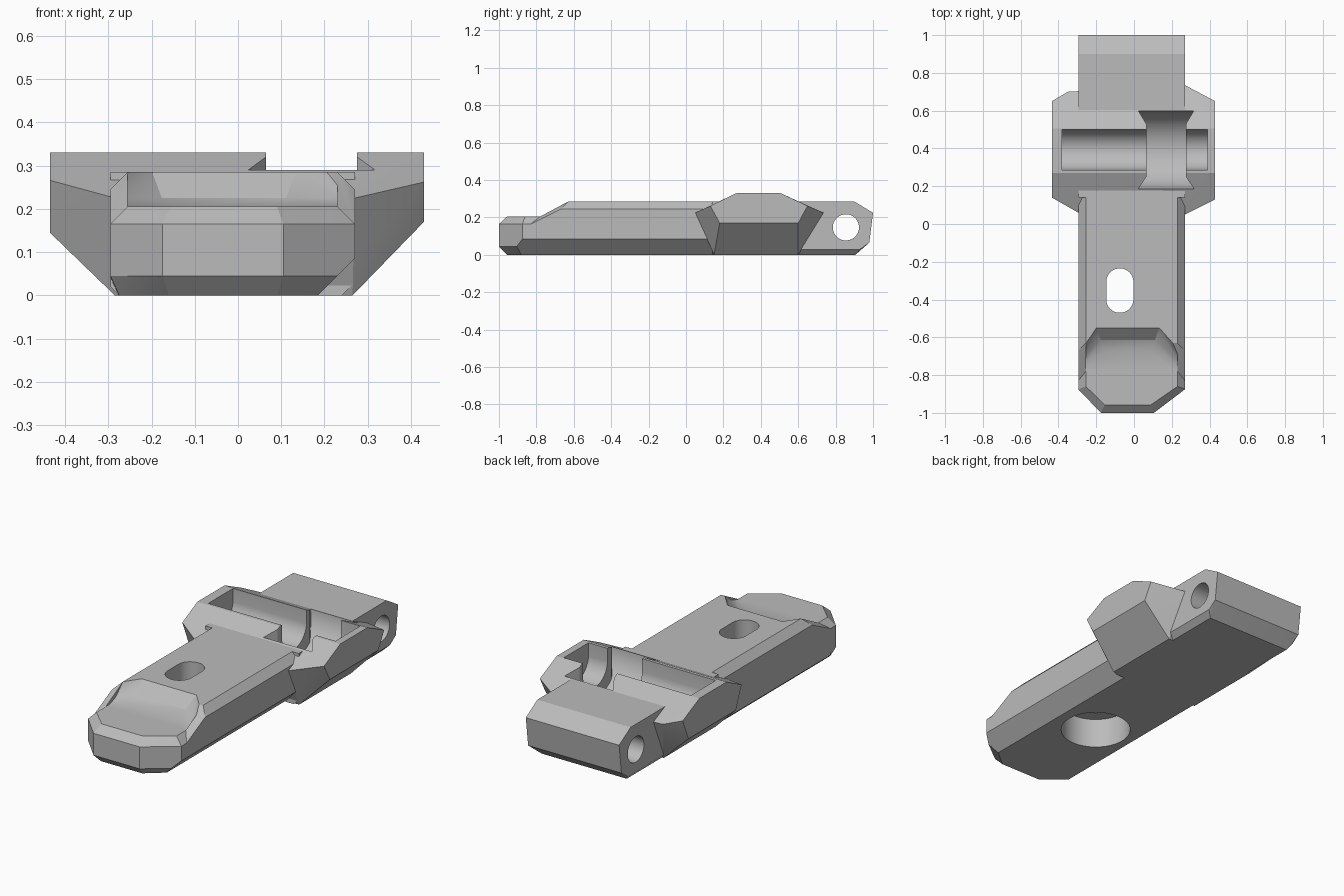
import bpy, bmesh, math
from mathutils import Vector

cube = bpy.data.objects.get("Cube")
if cube:
    bpy.data.objects.remove(cube, do_unlink=True)

grey = bpy.data.materials.new("plain_grey")
grey.use_nodes = True
colour = (0.5, 0.5, 0.5, 1)
grey.diffuse_color = colour
grey.node_tree.nodes["Principled BSDF"].inputs["Base Color"].default_value = colour


def hull(name, points):
    """Convex solid around a set of points."""
    bm = bmesh.new()
    for p in points:
        bm.verts.new(p)
    bmesh.ops.convex_hull(bm, input=bm.verts[:])
    loose = [v for v in bm.verts if not v.link_faces]
    bmesh.ops.delete(bm, geom=loose, context='VERTS')
    bmesh.ops.dissolve_limit(bm, angle_limit=0.01, verts=bm.verts[:], edges=bm.edges[:])
    bmesh.ops.recalc_face_normals(bm, faces=bm.faces[:])
    mesh = bpy.data.meshes.new(name)
    bm.to_mesh(mesh)
    bm.free()
    mesh.materials.append(grey)
    obj = bpy.data.objects.new(name, mesh)
    bpy.context.collection.objects.link(obj)
    return obj


def ring(a, b, radius, count=48):
    steps = [2 * math.pi * (i + 0.5) / count for i in range(count)]
    return [(a + radius * math.cos(t), b + radius * math.sin(t)) for t in steps]


def across(outline, x0, x1):
    """Sweep a (y, z) outline along x."""
    return [(x, y, z) for x in (x0, x1) for y, z in outline]


def upright(outline, z0, z1):
    """Sweep an (x, y) outline along z."""
    return [(x, y, z) for z in (z0, z1) for x, y in outline]


def combine(target, tool, operation):
    mod = target.modifiers.new(operation.lower(), 'BOOLEAN')
    mod.operation = operation
    mod.solver = 'EXACT'
    mod.object = tool
    bpy.context.view_layer.objects.active = target
    bpy.ops.object.modifier_apply(modifier=mod.name)
    bpy.data.objects.remove(tool, do_unlink=True)


L, R = -0.295, 0.27      # side faces of the long bar
C = 0.04                 # small chamfer

# Low faceted tip
tip_side = [(L, -0.875), (-0.175, -1), (0.105, -1)]
tip = upright(tip_side, 0.045, 0.165)
tip += [(R, -0.875, 0.085), (R, -0.875, 0.165), (R - C, -0.905, 0.045)]
tip += [(L + C, -0.86, 0.205), (-0.155, -0.957, 0.205), (0.09, -0.957, 0.205), (R - C, -0.86, 0.205)]
tip += [(L + 0.02, -0.855, 0), (-0.16, -0.957, 0), (0.09, -0.957, 0), (0.185, -0.88, 0)]
tip += [(L, -0.5, 0.02), (L + 0.02, -0.5, 0), (0.185, -0.5, 0), (R, -0.5, 0.085)]
tip += [(L, -0.5, 0.165), (L + C, -0.5, 0.205), (R - C, -0.5, 0.205), (R, -0.5, 0.165)]
body = hull("clamp_body", tip)

# Raised front bar with a ramp down to the tip
bar = []
for y in (-0.83, 0.15):
    bar += [(L, y, 0.02), (L + 0.02, y, 0), (0.185, y, 0), (R, y, 0.085)]
for side, s in ((L, 1), (R, -1)):
    bar += [(side, y, z) for y, z in ((-0.83, 0.165), (-0.67, 0.245), (0.15, 0.245))]
    bar += [(side + s * C, y, z) for y, z in ((-0.78, 0.205), (-0.63, 0.285), (0.15, 0.285))]
front_bar = hull("front_bar", bar)

# Curved scoop in the ramp
scoop = []
for back, z in ((0, 0.205), (0.06, 0.225), (0.125, 0.285), (0.14, 0.31)):
    scoop += [(-0.155 - 0.35 * back, back - 0.675, z), (0.09 + 0.35 * back, back - 0.675, z)]
    scoop += [(x, y + back * 0.9, z) for x, y in ((L + C, -0.745), (R - C, -0.77))]
    scoop += [(x, -0.9, z) for x in (L + C, R - C)]
combine(front_bar, hull("scoop_cutter", scoop), 'DIFFERENCE')
combine(body, front_bar, 'UNION')

# Hinge tail
tail_profile = [(0.14, 0.03), (0.14, 0.285), (0.9, 0.285), (1, 0.225), (0.98, 0.065), (0.93, 0.03)]
tail = across(tail_profile, L, R)
tail += across([(0.14, 0), (0.905, 0)], L + 0.02, R - 0.03)
combine(body, hull("hinge_tail", tail), 'UNION')

# Wide faceted cross block
block = across([(0.27, 0.33), (0.505, 0.33)], -0.435, 0.43)
block += across([(0.13, 0.262), (0.18, 0.17), (0.60, 0.17), (0.65, 0.262)], 0.43, 0.43)
block += across([(0.14, 0.266), (0.19, 0.145), (0.60, 0.145), (0.65, 0.262)], -0.435, -0.435)
block += [(R, 0.05, 0.225), (R, 0.13, 0.085), (R, 0.735, 0.225), (R, 0.62, 0.04)]
block += [(L, 0.06, 0.228), (L, 0.13, 0.085), (L, 0.70, 0.24), (L, 0.62, 0.04), (-0.35, 0.70, 0.24)]
block += upright([(R - 0.005, 0.15), (R - 0.005, 0.6), (L + 0.01, 0.15), (L + 0.01, 0.6)], 0, 0)
combine(body, hull("cross_block", block), 'UNION')

# Round-bottomed trough along the block
trough = ring(0.393, 0.265, 0.107) + [(0.286, 0.5), (0.5, 0.5)]
combine(body, hull("trough_cutter", across(trough, -0.38, 0.39)), 'DIFFERENCE')

# Deeper round pocket with flared ends
pocket = hull("pocket_cutter", across(ring(0.393, 0.3, 0.207, 64), 0.065, 0.275))
for edge, neck in ((0.605, 0.53), (0.181, 0.25)):
    flare = hull("flare", across(ring(0.393, 0.3, 0.207, 64), 0, 0.34))
    wedge = [(0.065, neck), (0.275, neck), (0.32, edge), (0.02, edge)]
    combine(flare, hull("flare_limit", upright(wedge, 0, 0.6)), 'INTERSECT')
    combine(pocket, flare, 'UNION')
combine(body, pocket, 'DIFFERENCE')

# Hinge pin hole, bolt slot and the recess beneath it
combine(body, hull("pin_cutter", across(ring(0.855, 0.147, 0.07), -0.6, 0.6)), 'DIFFERENCE')
slot = ring(-0.075, -0.398, 0.072) + ring(-0.075, -0.307, 0.072)
combine(body, hull("slot_cutter", upright(slot, -0.1, 0.5)), 'DIFFERENCE')
combine(body, hull("recess_cutter", upright(ring(-0.05, -0.37, 0.18), -0.1, 0.165)), 'DIFFERENCE')

bpy.ops.object.select_all(action='DESELECT')
body.select_set(True)
bpy.context.view_layer.objects.active = body
bpy.ops.object.shade_smooth_by_angle(angle=math.radians(20))
